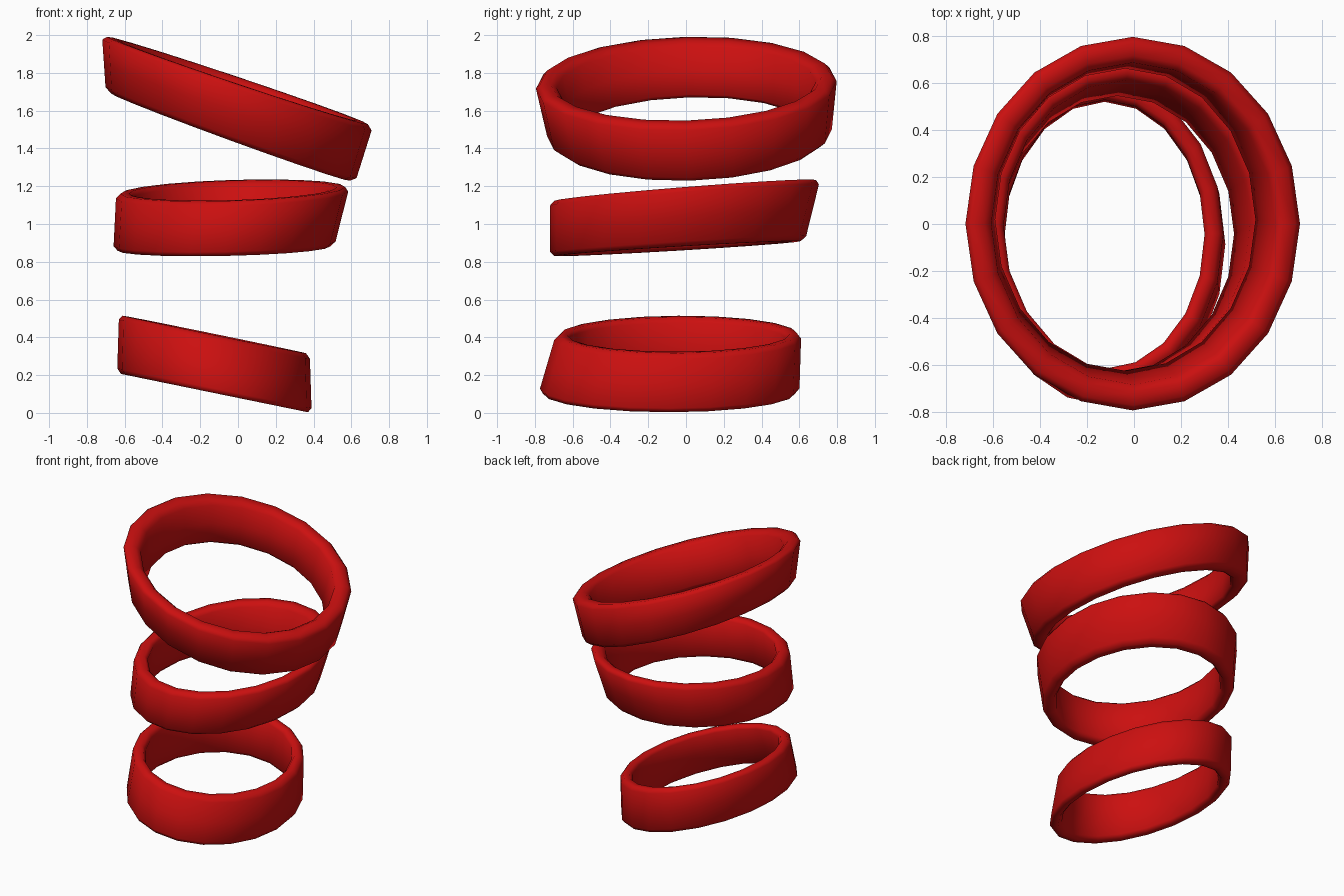
import bpy, bmesh, math

cube = bpy.data.objects.get("Cube")
if cube:
    bpy.data.objects.remove(cube, do_unlink=True)

# Glossy red used on every band
red = bpy.data.materials.new("deep red")
red.use_nodes = True
colour = (0.6, 0.005, 0.005, 1)
red.diffuse_color = colour
red.node_tree.nodes["Principled BSDF"].inputs["Base Color"].default_value = colour

SEGMENTS = 20
# Wall cross-section: (inset share of the wall, height share)
PROFILE = [(0, .08), (0, .5), (0, .92), (.25, 1), (.75, 1),
           (1, .92), (1, .5), (1, .08), (.75, 0), (.25, 0)]


def rim_point(rim, angle, inset):
    """Point on a tilted ellipse: x range, y range, centre height, slopes."""
    x0, x1, y0, y1, z, slope_x, slope_y = rim
    dx = ((x1 - x0) / 2 - inset) * math.cos(angle)
    dy = ((y1 - y0) / 2 - inset) * math.sin(angle)
    return ((x0 + x1) / 2 + dx, (y0 + y1) / 2 + dy,
            z + slope_x * dx + slope_y * dy)


def make_band(name, lower, upper, wall):
    """Loft the rounded wall section around the two rims."""
    bm = bmesh.new()
    loops = []
    for i in range(SEGMENTS):
        angle = math.tau * i / SEGMENTS
        loop = []
        for u, v in PROFILE:
            a = rim_point(lower, angle, u * wall)
            b = rim_point(upper, angle, u * wall)
            loop.append(bm.verts.new([p + (q - p) * v for p, q in zip(a, b)]))
        loops.append(loop)
    n = len(PROFILE)
    for i in range(SEGMENTS):
        here, after = loops[i], loops[(i + 1) % SEGMENTS]
        for j in range(n):
            k = (j + 1) % n
            bm.faces.new((here[j], after[j], after[k], here[k])).smooth = True
    bmesh.ops.recalc_face_normals(bm, faces=bm.faces)
    mesh = bpy.data.meshes.new(name)
    bm.to_mesh(mesh)
    bm.free()
    mesh.materials.append(red)
    band = bpy.data.objects.new(name, mesh)
    bpy.context.collection.objects.link(band)


# Three tilted bands stacked from small to large
make_band("bottom_band",
          (-.64, .39, -.78, .6, .105, -.205, 0),
          (-.63, .38, -.69, .61, .415, -.205, .005), .08)
make_band("middle_band",
          (-.66, .51, -.72, .63, .87, .02, .06),
          (-.645, .59, -.72, .71, 1.178, .03, .08), .09)
make_band("top_band",
          (-.7, .62, -.73, .77, 1.46, -.365, .025),
          (-.72, .715, -.8, .8, 1.76, -.335, .025), .11)
